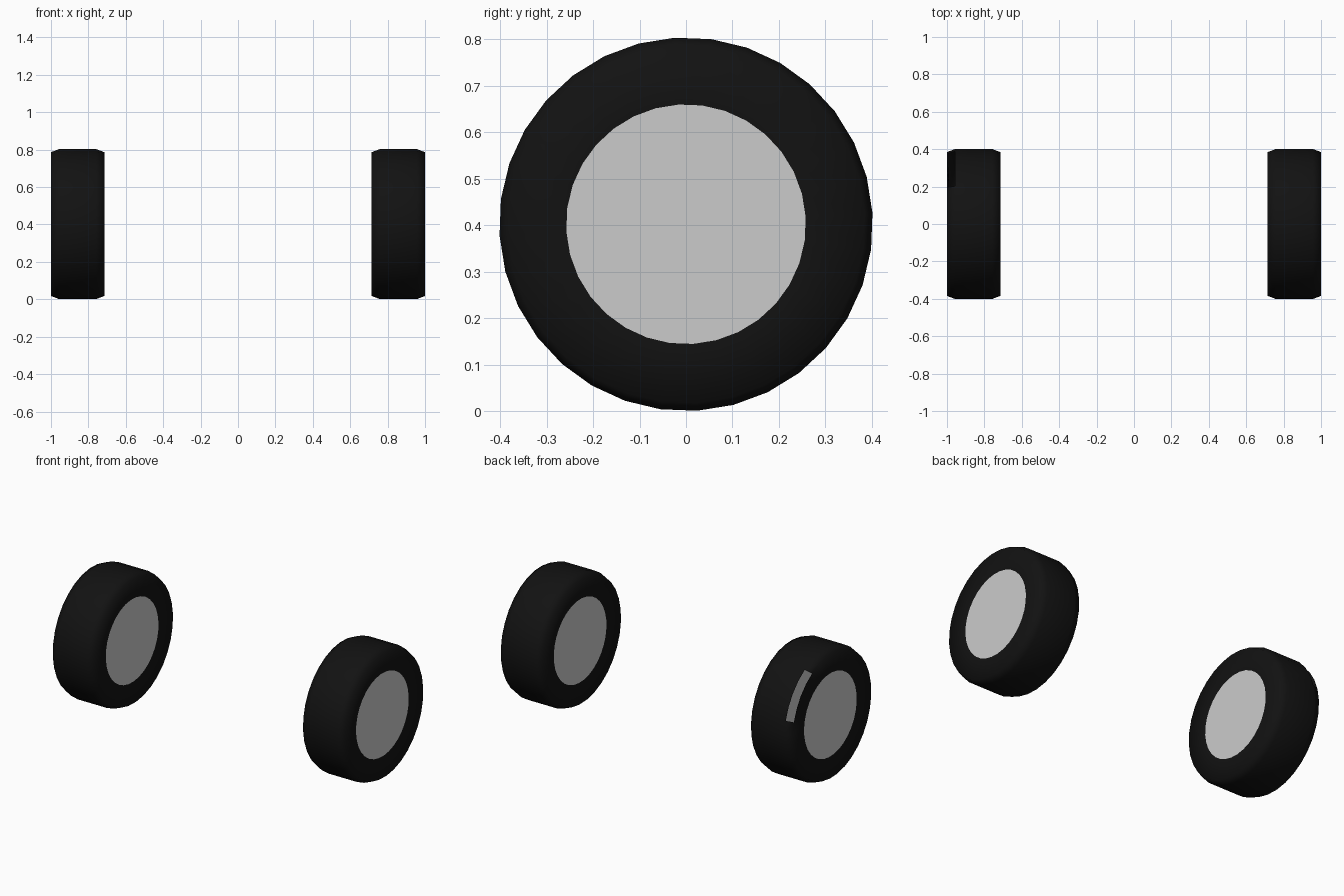
import bpy, bmesh
from math import sin, cos, radians, pi

if "Cube" in bpy.data.objects:
    bpy.data.objects.remove(bpy.data.objects["Cube"])

SIDES = 32
PHASE = radians(3.45)
R = 0.402            # tyre radius, also hub height
CX = 0.8575          # wheel centre from the middle

# (offset outward along the axle, radius): hollow shell from inner to outer rim
PROFILE = [(-0.132, 0.258), (-0.1425, 0.385), (-0.0985, R),
           (0.0985, R), (0.1425, 0.385), (0.132, 0.258)]
OUTER_BEVEL = 3


def material(name, colour):
    m = bpy.data.materials.new(name)
    m.diffuse_color = colour
    m.use_nodes = True
    m.node_tree.nodes["Principled BSDF"].inputs["Base Color"].default_value = m.diffuse_color
    return m


rubber = material("black rubber", (0.006, 0.006, 0.006, 1))


def ring(bm, x, r):
    return [bm.verts.new((x, r * cos(PHASE + 2 * pi * i / SIDES),
                          R + r * sin(PHASE + 2 * pi * i / SIDES)))
            for i in range(SIDES)]


def finish(bm, name, mat=None):
    bmesh.ops.recalc_face_normals(bm, faces=bm.faces)
    mesh = bpy.data.meshes.new(name)
    bm.to_mesh(mesh)
    bm.free()
    ob = bpy.data.objects.new(name, mesh)
    bpy.context.collection.objects.link(ob)
    if mat:
        mesh.materials.append(mat)
    return ob


def wheel(label, side, gap=()):
    # Tyre shell, with an optional open slot in the outer shoulder;
    # the hub discs close the shell while normals are being found
    bm = bmesh.new()
    rings = [ring(bm, side * (CX + x), r) for x, r in PROFILE]
    slot = []
    for k, (a, b) in enumerate(zip(rings, rings[1:])):
        for i in range(SIDES):
            j = (i + 1) % SIDES
            f = bm.faces.new((a[i], a[j], b[j], b[i]))
            if k == OUTER_BEVEL and i in gap:
                slot.append(f)
    caps = [bm.faces.new(rings[0]), bm.faces.new(rings[-1])]
    bmesh.ops.recalc_face_normals(bm, faces=bm.faces)
    bmesh.ops.delete(bm, geom=slot + caps, context='FACES')
    tyre = finish(bm, label + "_tyre", rubber)
    tyre.data.polygons.foreach_set("use_smooth", [True] * len(tyre.data.polygons))

    # Flat hub discs on both sides
    bm = bmesh.new()
    for x, r in (PROFILE[0], PROFILE[-1]):
        f = bm.faces.new(ring(bm, side * (CX + x), r))
        f.normal_update()
        if f.normal.x * side * x < 0:
            f.normal_flip()
    mesh = bpy.data.meshes.new(label + "_hub_discs")
    bm.to_mesh(mesh)
    bm.free()
    bpy.context.collection.objects.link(bpy.data.objects.new(mesh.name, mesh))


wheel("right", 1)
wheel("left", -1, gap=range(1, 5))
